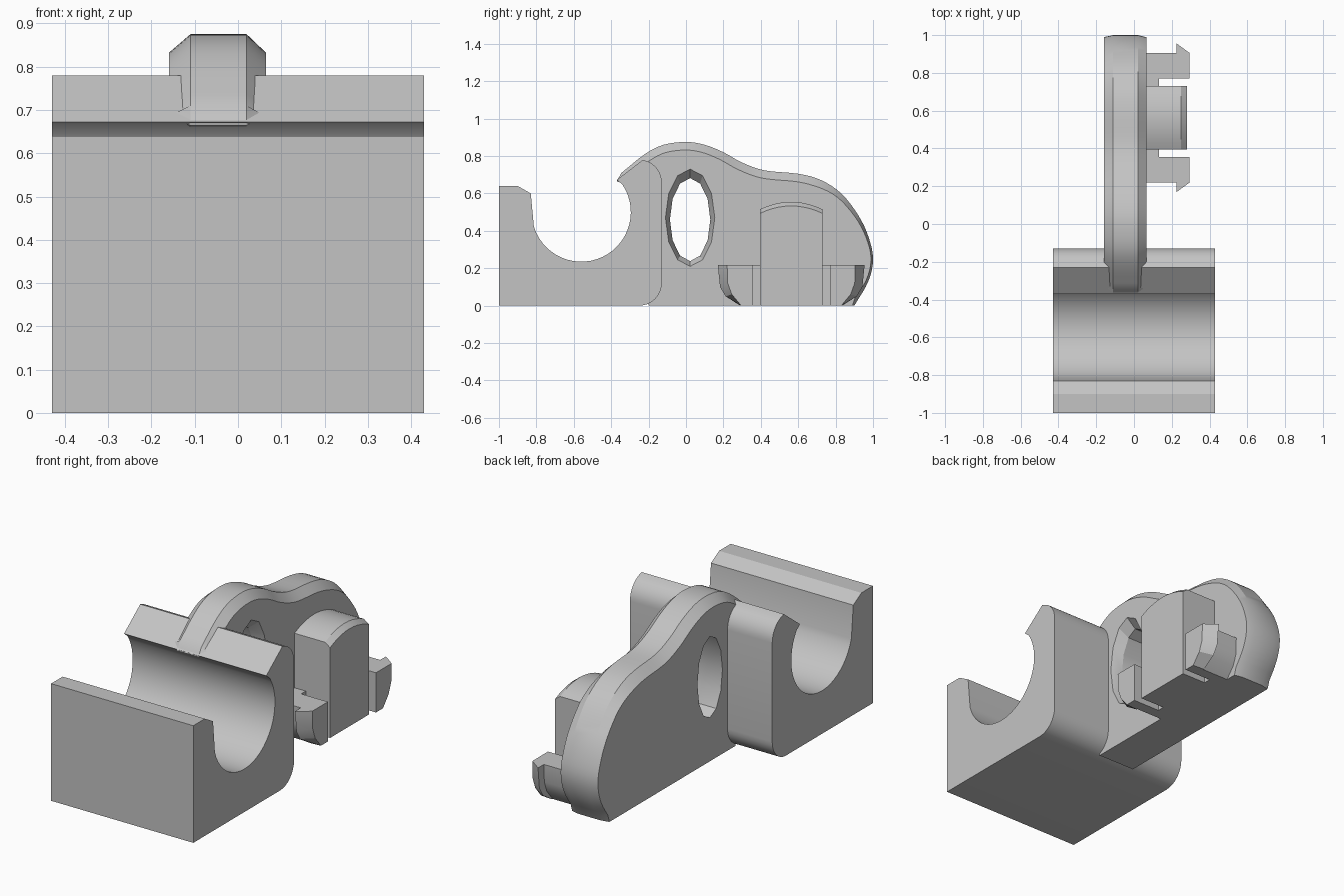
import bpy, bmesh
from math import sin, cos, pi, radians
from mathutils import Vector

cube = bpy.data.objects.get("Cube")
if cube:
    bpy.data.objects.remove(cube, do_unlink=True)

grey = bpy.data.materials.new("plain grey")
grey.use_nodes = True
tone = (0.55, 0.55, 0.55, 1)
grey.diffuse_color = tone
grey.node_tree.nodes["Principled BSDF"].inputs["Base Color"].default_value = tone


def arc(cy, cz, ry, rz, start, end, steps):
    """Points of an elliptical arc in the y-z plane, angles in degrees."""
    angles = [radians(start + (end - start) * i / steps) for i in range(steps + 1)]
    return [(cy + ry * cos(a), cz + rz * sin(a)) for a in angles]


def smooth_path(points, steps=4):
    """Catmull-Rom curve through the points."""
    p = [Vector(q) for q in points]
    p = [2 * p[0] - p[1]] + p + [2 * p[-1] - p[-2]]
    path = []
    for a, b, c, d in zip(p, p[1:], p[2:], p[3:]):
        for i in range(steps):
            t = i / steps
            path.append(0.5 * (2 * b + (c - a) * t + (2 * a - 5 * b + 4 * c - d) * t * t
                               + (3 * b - a - 3 * c + d) * t ** 3))
    return path + [p[-2]]


def loft(name, sections):
    """Skin a solid through (x, y-z loop) sections with equal point counts."""
    bm = bmesh.new()
    rings = [[bm.verts.new((x, y, z)) for y, z in loop] for x, loop in sections]
    n = len(rings[0])
    for low, high in zip(rings, rings[1:]):
        for i in range(n):
            j = (i + 1) % n
            bm.faces.new((low[i], low[j], high[j], high[i]))
    bm.faces.new(rings[0][::-1])
    bm.faces.new(rings[-1])
    bmesh.ops.remove_doubles(bm, verts=bm.verts, dist=0.0005)
    bmesh.ops.recalc_face_normals(bm, faces=bm.faces)
    mesh = bpy.data.meshes.new(name)
    bm.to_mesh(mesh)
    bm.free()
    mesh.materials.append(grey)
    obj = bpy.data.objects.new(name, mesh)
    bpy.context.collection.objects.link(obj)
    return obj


def activate(obj):
    bpy.ops.object.select_all(action='DESELECT')
    obj.select_set(True)
    bpy.context.view_layer.objects.active = obj


# Block with an open round channel
block = [(-1, 0), (-1, 0.64), (-0.9, 0.64), (-0.83, 0.6)]
block += arc(-0.56, 0.5, 0.265, 0.265, 197, 394, 28)
block += [(-0.37, 0.672), (-0.23, 0.78)]
block += arc(-0.25, 0.66, 0.12, 0.12, 75, 0, 8)
block += arc(-0.25, 0.12, 0.12, 0.12, 0, -90, 8)
loft("channel_block", [(-0.43, block), (0.43, block)])

# Wavy arm with a bevel that fades out towards the back foot
crest = smooth_path([(-0.345, 0.71), (-0.22, 0.81), (-0.12, 0.86), (0, 0.875), (0.1, 0.86),
                     (0.2, 0.82), (0.3, 0.765), (0.42, 0.723), (0.6, 0.705), (0.72, 0.672),
                     (0.83, 0.6), (0.92, 0.485), (0.975, 0.37), (1, 0.25), (0.975, 0.13),
                     (0.9, 0)])
inset = []
for i, p in enumerate(crest):
    run = crest[min(i + 1, len(crest) - 1)] - crest[max(i - 1, 0)]
    inward = Vector((run.y, -run.x)).normalized()
    fade = min(1, max(0.2, (1.1 - p.x) / 0.4))
    q = p + inward * 0.043 * fade
    inset.append((q.x, max(q.y, 0)))
inset[-1] = (0.89, 0)
root = [(-0.2, 0), (-0.2, 0.6)]
full = root + [(-0.33, 0.652), (-0.37, 0.665)] + [tuple(p) for p in crest]
small = root + [(-0.3, 0.66), (-0.34, 0.685)] + inset
arm = loft("arm", [(-0.16, small), (-0.11, full), (0.02, full), (0.065, small)])

# Faceted oval opening through the arm
inner = arc(0.022, 0.46, 0.108, 0.222, 0, 330, 11)
outer = arc(0.022, 0.47, 0.132, 0.26, 0, 330, 11)
cutter = loft("opening_cutter", [(-0.3, inner), (0.01, inner), (0.065, outer), (0.1, outer)])
cutter.hide_render = True
activate(arm)
cut = arm.modifiers.new("opening", 'BOOLEAN')
cut.operation = 'DIFFERENCE'
cut.solver = 'EXACT'
cut.object = cutter
bpy.ops.object.modifier_apply(modifier=cut.name)
bpy.data.objects.remove(cutter, do_unlink=True)

# Central stud with a gently domed top
MID = 0.5625


def stud(drop):
    top = [(MID + 0.1675 * (1 - i / 5), 0.555 - drop - 0.04 * (1 - i / 5) ** 2)
           for i in range(11)]
    return [(MID - 0.1675, 0), (MID + 0.1675, 0)] + top


loft("centre_stud", [(0.05, stud(0)), (0.25, stud(0)), (0.28, stud(0.022))])

# Snap clips and the low webs joining them to the stud
body = [(0.355, 0), (0.355, 0.217), (0.22, 0.217), (0.223, 0.12), (0.245, 0.06), (0.295, 0)]
hook = [(0.355, 0), (0.355, 0.217), (0.17, 0.217), (0.182, 0.1), (0.212, 0.05), (0.29, 0)]
web = [(0.34, 0), (0.41, 0), (0.41, 0.217), (0.34, 0.217)]


def flip(loop):
    return [(2 * MID - y, z) for y, z in loop]


for side, turn in (("front", list), ("back", flip)):
    b, h, w = turn(body), turn(hook), turn(web)
    loft(side + "_clip", [(0.05, b), (0.225, b), (0.226, h), (0.295, b)])
    loft(side + "_web", [(0.05, w), (0.133, w)])

# Smooth the curves and keep the edges crisp
for obj in bpy.context.collection.objects:
    if obj.type == 'MESH' and grey.name in obj.data.materials:
        activate(obj)
        bpy.ops.object.shade_smooth_by_angle(angle=radians(22))
